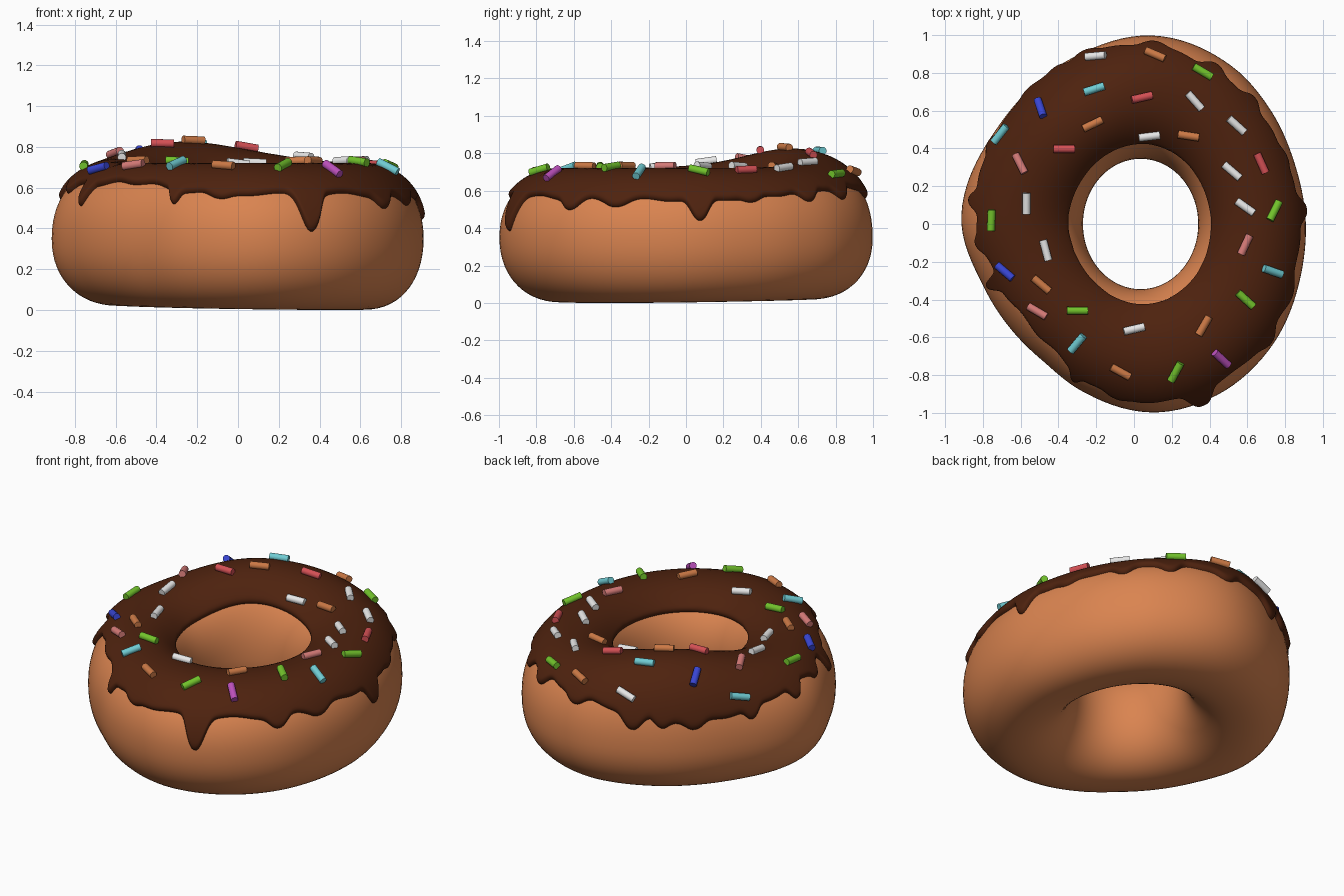
import bpy, bmesh, math
from mathutils import Vector, Matrix
from mathutils.bvhtree import BVHTree

if "Cube" in bpy.data.objects:
    bpy.data.objects.remove(bpy.data.objects["Cube"])

CX = 0.035  # hole centre in x


def material(name, rgb):
    m = bpy.data.materials.new(name)
    m.diffuse_color = (*rgb, 1)
    m.use_nodes = True
    m.node_tree.nodes["Principled BSDF"].inputs["Base Color"].default_value = m.diffuse_color
    return m


def loop_value(keys, a):
    """Smooth periodic interpolation of (degrees, value) keys."""
    n = len(keys)
    a %= 360
    i = max((k for k in range(n) if keys[k][0] <= a), default=n - 1)

    def key(j):
        return keys[j % n][0] + 360 * (j // n), keys[j % n][1]
    (a0, v0), (a1, v1), (a2, v2), (a3, v3) = [key(i + d) for d in (-1, 0, 1, 2)]
    t = (a - a1) / (a2 - a1)
    m1 = (v2 - v0) / (a2 - a0) * (a2 - a1)
    m2 = (v3 - v1) / (a3 - a1) * (a2 - a1)
    return ((2*t**3 - 3*t*t + 1) * v1 + (t**3 - 2*t*t + t) * m1
            + (3*t*t - 2*t**3) * v2 + (t**3 - t*t) * m2)


def delta(a, b):
    return (a - b + 180) % 360 - 180


# Outer outline of the dough, as radius by direction
OUTLINE = [(0, .875), (21, .876), (42, .917), (60, .965), (86, 1.0), (113, .95),
           (145, .914), (178, .95), (202, .895), (233, .889), (250, .936),
           (274, 1.0), (295, .991), (316, .951), (341, .893)]
# Height of the icing's outer edge, and drips as (direction, depth, width)
EDGE = [(0, .55), (25, .56), (45, .59), (65, .61), (90, .60), (125, .52), (150, .54),
        (170, .60), (200, .61), (230, .62), (250, .58), (275, .565), (300, .565), (330, .55)]
DRIPS = [(289, .175, 3.6), (5, .12, 4), (247, .06, 2), (202, .10, 2.5), (172, .07, 3),
         (108, .09, 4), (48, .06, 4), (65, .06, 4), (86, .05, 4), (130, .05, 4),
         (152, .06, 3), (318, .06, 4), (262, .03, 4), (335, .03, 5), (25, .03, 4),
         (187, .03, 3), (118, .04, 3)]
ZC = 0.35


def upper(a):
    return .345 + .105 * math.exp(-(delta(a, 118) / 30) ** 2 / 2)


def spow(v):
    return math.copysign(abs(v) ** .93, v)


def surface(a, phi):
    """Point on the dough at direction a and tube angle phi (both in degrees)."""
    r, p = math.radians(a), math.radians(phi)
    out = loop_value(OUTLINE, a)
    inner = 1 / math.hypot(math.cos(r) / .305, math.sin(r) / .345)
    rad = (out + inner) / 2 + (out - inner) / 2 * spow(math.cos(p))
    low = ZC - .012 + .012 * math.cos(r - math.radians(320))
    z = ZC + spow(math.sin(p)) * (upper(a) if math.sin(p) > 0 else low)
    return Vector((CX + rad * math.cos(r), rad * math.sin(r), z))


def normal(a, phi):
    da = surface(a + .5, phi) - surface(a - .5, phi)
    dp = surface(a, phi + .5) - surface(a, phi - .5)
    return da.cross(dp).normalized()


def grid_object(name, rows, closed, mat):
    n, m = len(rows), len(rows[0])
    faces = []
    for i in range(n):
        for j in range(m if closed else m - 1):
            i2, j2 = (i + 1) % n, (j + 1) % m
            faces.append((i*m + j, i2*m + j, i2*m + j2, i*m + j2))
    me = bpy.data.meshes.new(name)
    me.from_pydata([p for row in rows for p in row], [], faces)
    me.materials.append(mat)
    me.shade_smooth()
    ob = bpy.data.objects.new(name, me)
    bpy.context.collection.objects.link(ob)
    return ob


# Dough ring
dough = material("baked dough", (.70, .23, .08))
grid_object("dough_ring", [[surface(i * 3, j * 6) for j in range(60)] for i in range(120)],
            True, dough)

# Icing shell with a dripping outer edge
N, M = 480, 32
rows = []
for i in range(N):
    a = i * 360 / N
    z = loop_value(EDGE, a) + .008 * math.sin(math.radians(17 * a))
    z -= max(d * math.exp(-abs(delta(a, c) / w) ** 2.4) for c, d, w in DRIPS)
    q = max(.02, (z - ZC) / upper(a))
    start = math.degrees(math.asin(q ** (1 / .93)))
    row = []
    for k in range(M + 1):
        s = .5 - .5 * math.cos(math.pi * k / M)
        phi = start + s * (136 - start)
        e = min(1, min(s, 1 - s) / .05)
        off = .031 * math.sqrt(1 - (1 - e) ** 2) - .005
        row.append(surface(a, phi) + normal(a, phi) * off)
    rows.append(row)
icing = grid_object("chocolate_icing", rows, False, material("dark chocolate", (.076, .016, .0045)))

# Sprinkles by colour: (x, y, direction in degrees)
SPRINKLES = {
    "white": ((.8, .8, .8), [(-.20, .88, -20), (.32, .65, -48), (.54, .52, -40), (.08, .47, 5),
              (.52, .28, -40), (-.57, .11, 90), (.59, .09, -35), (-.47, -.14, -75), (0, -.56, 15)]),
    "orange": ((.60, .19, .06), [(.11, .89, -30), (-.22, .53, 25), (.29, .47, -8),
               (-.49, -.32, -40), (.37, -.54, 60), (-.07, -.78, -30)]),
    "green": ((.17, .55, .025), [(.36, .80, -28), (.74, .07, 60), (-.75, .02, 85),
              (.59, -.40, -42), (-.30, -.46, 0), (.22, -.78, 65)]),
    "cyan": ((.16, .60, .65), [(-.21, .71, 18), (-.70, .47, 32), (.73, -.25, -18), (-.30, -.63, 50)]),
    "blue": ((.04, .06, .65), [(-.49, .61, -60), (-.68, -.25, -35)]),
    "red": ((.66, .08, .09), [(.04, .67, 12), (-.37, .40, 0), (.67, .32, -65)]),
    "pink": ((.68, .2, .19), [(-.60, .32, -60), (.59, -.11, 65), (-.51, -.46, -28)]),
    "purple": ((.50, .08, .50), [(.46, -.71, -45)]),
}
tree = BVHTree.FromPolygons([v.co for v in icing.data.vertices],
                            [p.vertices[:] for p in icing.data.polygons])
for colour, (rgb, spots) in SPRINKLES.items():
    bm = bmesh.new()
    for x, y, ang in spots:
        hit, nor, _, _ = tree.ray_cast(Vector((x, y, 2)), Vector((0, 0, -1)))
        if hit is None:
            continue
        if nor.z < 0:
            nor = -nor
        r = math.radians(ang)
        d = Vector((math.cos(r), math.sin(r), 0))
        d = (d - nor * d.dot(nor)).normalized()
        rot = Matrix((nor.cross(d), nor, d)).transposed()
        rot.col[0] = nor.cross(d) * -1 if rot.determinant() < 0 else nor.cross(d)
        mat = Matrix.Translation(hit + nor * .012) @ rot.to_4x4()
        bmesh.ops.create_cone(bm, cap_ends=True, segments=16, radius1=.021, radius2=.021,
                              depth=.112, matrix=mat)
    bmesh.ops.recalc_face_normals(bm, faces=bm.faces)
    me = bpy.data.meshes.new(colour + "_sprinkles")
    bm.to_mesh(me)
    bm.free()
    me.materials.append(material(colour + " sugar", rgb))
    ob = bpy.data.objects.new(colour + "_sprinkles", me)
    bpy.context.collection.objects.link(ob)
    bpy.context.view_layer.objects.active = ob
    bpy.ops.object.select_all(action='DESELECT')
    ob.select_set(True)
    bpy.ops.object.shade_smooth_by_angle(angle=math.radians(40))
